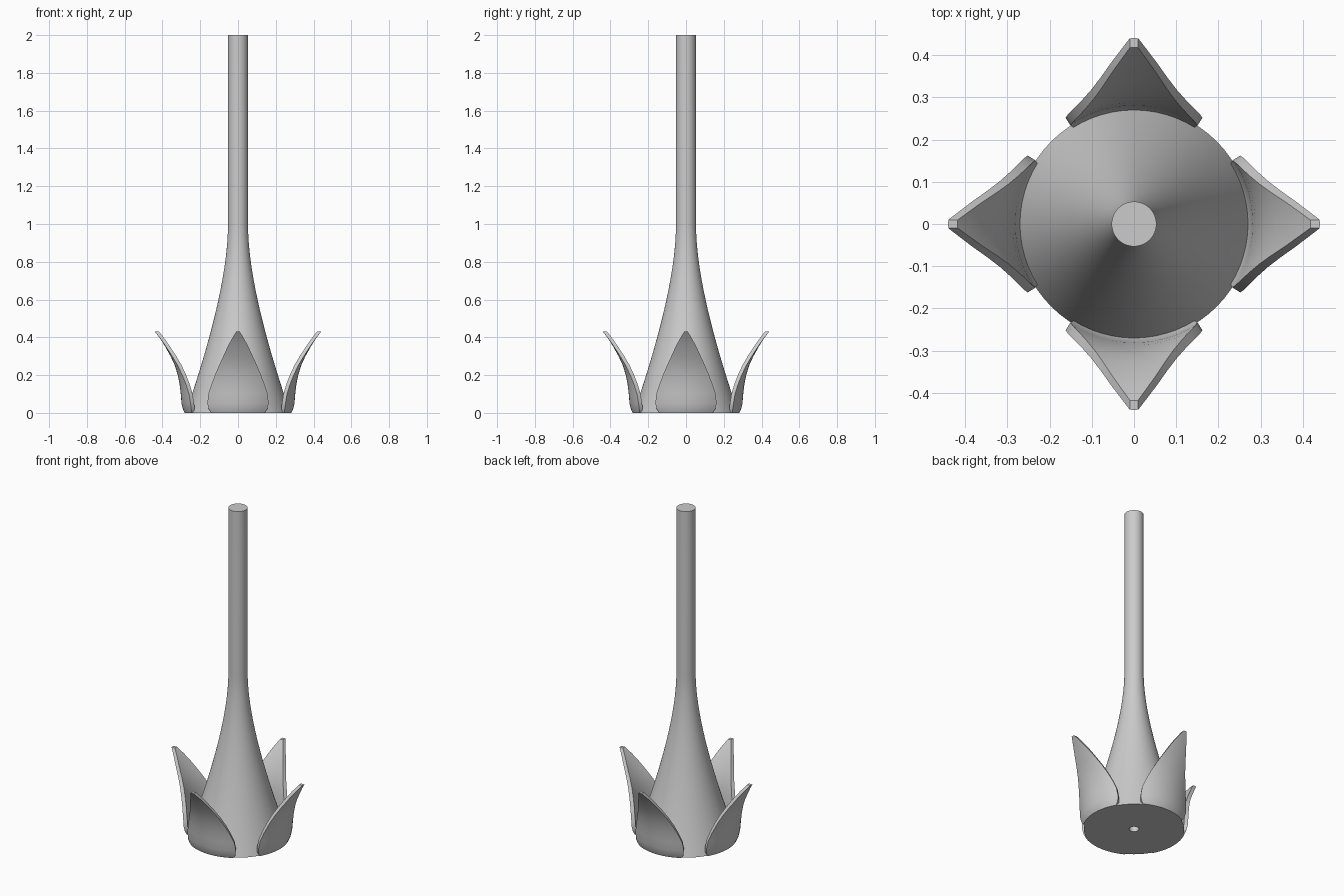
import bpy, bmesh
from math import pi, asin, sin, cos, radians
from mathutils import Vector, geometry

if "Cube" in bpy.data.objects:
    bpy.data.objects.remove(bpy.data.objects["Cube"], do_unlink=True)

GREY = (0.6, 0.6, 0.6, 1)
mat = bpy.data.materials.new("plain grey")
mat.use_nodes = True
mat.diffuse_color = GREY
mat.node_tree.nodes["Principled BSDF"].inputs["Base Color"].default_value = GREY


def finish(bm, name):
    bmesh.ops.remove_doubles(bm, verts=bm.verts, dist=0.0001)
    bmesh.ops.recalc_face_normals(bm, faces=bm.faces)
    mesh = bpy.data.meshes.new(name)
    bm.to_mesh(mesh)
    bm.free()
    mesh.materials.append(mat)
    obj = bpy.data.objects.new(name, mesh)
    bpy.context.collection.objects.link(obj)
    bpy.ops.object.select_all(action='DESELECT')
    obj.select_set(True)
    bpy.context.view_layer.objects.active = obj
    bpy.ops.object.shade_smooth_by_angle(angle=radians(35))
    return obj


def lathe(name, profile, steps=64):
    bm = bmesh.new()
    verts = [bm.verts.new((r, 0, z)) for r, z in profile]
    edges = [bm.edges.new(pair) for pair in zip(verts, verts[1:])]
    bmesh.ops.spin(bm, geom=verts + edges, cent=(0, 0, 0), axis=(0, 0, 1),
                   angle=2 * pi, steps=steps, use_merge=True)
    return finish(bm, name)


# Flared body and straight stem, with a small blind hole underneath
start, mid, end = (Vector((0.277, 0)), Vector((0.053, 0.65)), Vector((0.053, 1)))
flare = geometry.interpolate_bezier(
    *[p.to_3d() for p in (start, start.lerp(mid, 2 / 3), end.lerp(mid, 2 / 3), end)], 24)
profile = [(0, 0.5), (0.027, 0.5), (0.027, 0)]
profile += [(p.x, p.y) for p in flare] + [(0.053, 2), (0, 2)]
lathe("body_and_stem", profile)

# Petal rows: height, outer radius, half width
ROWS = [(0, 0.283, 0.140), (0.02, 0.292, 0.155), (0.05, 0.299, 0.162),
        (0.10, 0.303, 0.157), (0.15, 0.309, 0.141), (0.20, 0.319, 0.122),
        (0.25, 0.334, 0.101), (0.30, 0.357, 0.078), (0.35, 0.385, 0.055),
        (0.39, 0.410, 0.034), (0.43, 0.440, 0.010)]
THICK = 0.022
COLS = 12


def petal(name, facing):
    bm = bmesh.new()
    layers = []
    for inset in (0, THICK):
        grid = []
        for z, r, w in ROWS:
            spread = asin(w / r)
            angles = [facing + spread * (2 * i / COLS - 1) for i in range(COLS + 1)]
            grid.append([bm.verts.new(((r - inset) * cos(a), (r - inset) * sin(a), z))
                         for a in angles])
        layers.append(grid)
        for low, high in zip(grid, grid[1:]):
            for i in range(COLS):
                bm.faces.new((low[i], low[i + 1], high[i + 1], high[i]))
    # Rim joining the outer and inner skins
    rims = [g[0] + [row[-1] for row in g[1:]] + g[-1][-2::-1] +
            [row[0] for row in g[-2:0:-1]] for g in layers]
    n = len(rims[0])
    for i in range(n):
        j = (i + 1) % n
        bm.faces.new((rims[0][i], rims[0][j], rims[1][j], rims[1][i]))
    return finish(bm, name)


for i, side in enumerate(("left", "back", "right", "front")):
    petal(side + "_petal", i * pi / 2)
